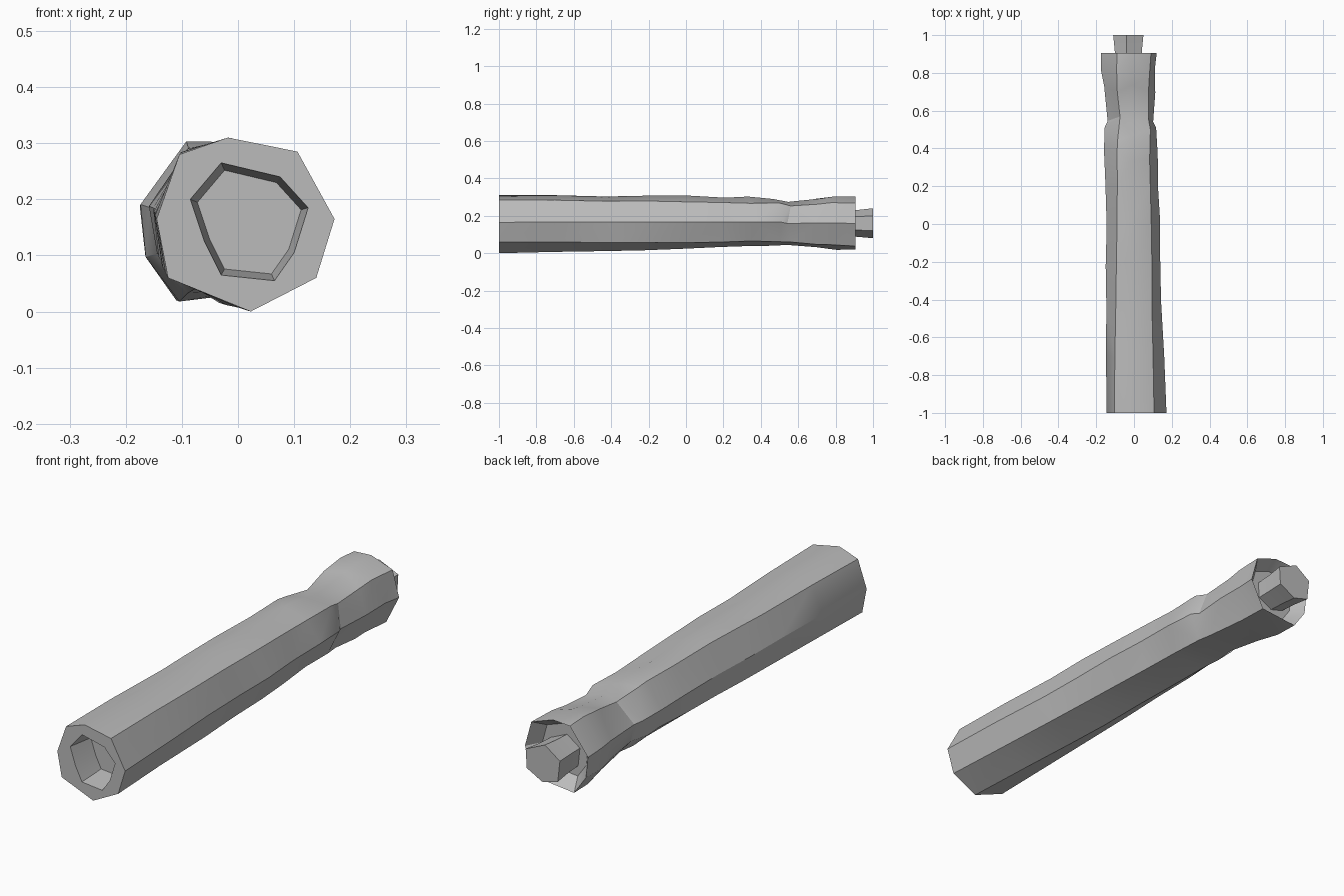
import bpy, bmesh, math, random

random.seed(4)
if "Cube" in bpy.data.objects:
    bpy.data.objects.remove(bpy.data.objects["Cube"])

grey = bpy.data.materials.new("plain grey")
grey.use_nodes = True
colour = (0.5, 0.5, 0.5, 1)
grey.diffuse_color = colour
grey.node_tree.nodes["Principled BSDF"].inputs["Base Color"].default_value = colour


def fit(points, x0, x1, z0, z1):
    """Stretch a cross-section to the given bounds."""
    xs, zs = zip(*points)
    ax, bx, az, bz = min(xs), max(xs), min(zs), max(zs)
    return [(x0 + (x - ax) / (bx - ax) * (x1 - x0),
             z0 + (z - az) / (bz - az) * (z1 - z0)) for x, z in points]


def blend(a, b, t):
    return [(p[0] + (q[0] - p[0]) * t, p[1] + (q[1] - p[1]) * t) for p, q in zip(a, b)]


def shrink(points, s):
    cx = sum(p[0] for p in points) / len(points)
    cz = sum(p[1] for p in points) / len(points)
    return [(cx + (x - cx) * s, cz + (z - cz) * s) for x, z in points]


def loft(name, rings):
    """Join rings of (x, y, z) points and close both ends."""
    bm = bmesh.new()
    loops = [[bm.verts.new(p) for p in ring] for ring in rings]
    n = len(loops[0])
    for a, b in zip(loops, loops[1:]):
        for i in range(n):
            j = (i + 1) % n
            bm.faces.new((a[i], a[j], b[j], b[i]))
    bm.faces.new(loops[0])
    bm.faces.new(loops[-1])
    bmesh.ops.triangulate(bm, faces=bm.faces[:])
    bmesh.ops.recalc_face_normals(bm, faces=bm.faces[:])
    mesh = bpy.data.meshes.new(name)
    bm.to_mesh(mesh)
    bm.free()
    mesh.materials.append(grey)
    ob = bpy.data.objects.new(name, mesh)
    bpy.context.collection.objects.link(ob)
    bpy.ops.object.select_all(action="DESELECT")
    ob.select_set(True)
    bpy.context.view_layer.objects.active = ob
    bpy.ops.object.shade_smooth_by_angle(angle=math.radians(30))
    return ob


def at(points, y):
    return [(x, y, z) for x, z in points]


# Cross-sections at the two ends of the shaft
front = [(-.015, .31), (.107, .285), (.172, .165), (.14, .06),
         (.025, 0), (-.12, .06), (-.14, .165), (-.1, .28)]
back = [(-.01, .305), (.09, .27), (.12, .16), (.06, .04),
        (-.11, .022), (-.165, .1), (-.175, .19), (-.09, .3)]
hollow = [(-.03, .265), (.075, .24), (.125, .185), (.1, .105),
          (.065, .055), (-.03, .065), (-.06, .125), (-.085, .2)]

# Stations along the shaft: y, then left/right and bottom/top bounds
stations = [(-1, -.145, .172, 0, .31), (-.7, -.148, .16, .007, .31),
            (-.4, -.152, .15, .012, .308), (-.2, -.152, .143, .017, .307),
            (0, -.15, .137, .022, .305), (.2, -.155, .13, .03, .303),
            (.36, -.157, .125, .034, .301), (.48, -.158, .12, .036, .296),
            (.57, -.14, .105, .04, .28), (.7, -.162, .112, .028, .298),
            (.8, -.172, .116, .02, .309), (.905, -.175, .12, .02, .302)]

# Hollow front end, then the rough shaft, then the sunken back end
rings = [at(shrink(hollow, .88), -.88), at(hollow, -1)]
for y, *bounds in stations:
    section = fit(blend(front, back, (y + 1) / 1.905), *bounds)
    ring = at(section, y)
    if -.5 < y < .85:
        cx, cz = (bounds[0] + bounds[1]) / 2, (bounds[2] + bounds[3]) / 2
        rough = []
        for x, _, z in ring:
            s = random.uniform(.95, 1.02)
            rough.append((cx + (x - cx) * s, y + random.uniform(-.035, .035),
                          cz + (z - cz) * s))
        ring = rough
    rings.append(ring)
rings.append(at(shrink(back, .72), .85))
loft("shaft", rings)

# Faceted plug standing out of the back end
plug = [(-.11, .19), (-.04, .24), (.05, .2), (.045, .12), (-.03, .08), (-.1, .1)]
loft("end_plug", [at(shrink(plug, .85), .83), at(shrink(plug, .9), .92), at(plug, 1)])
